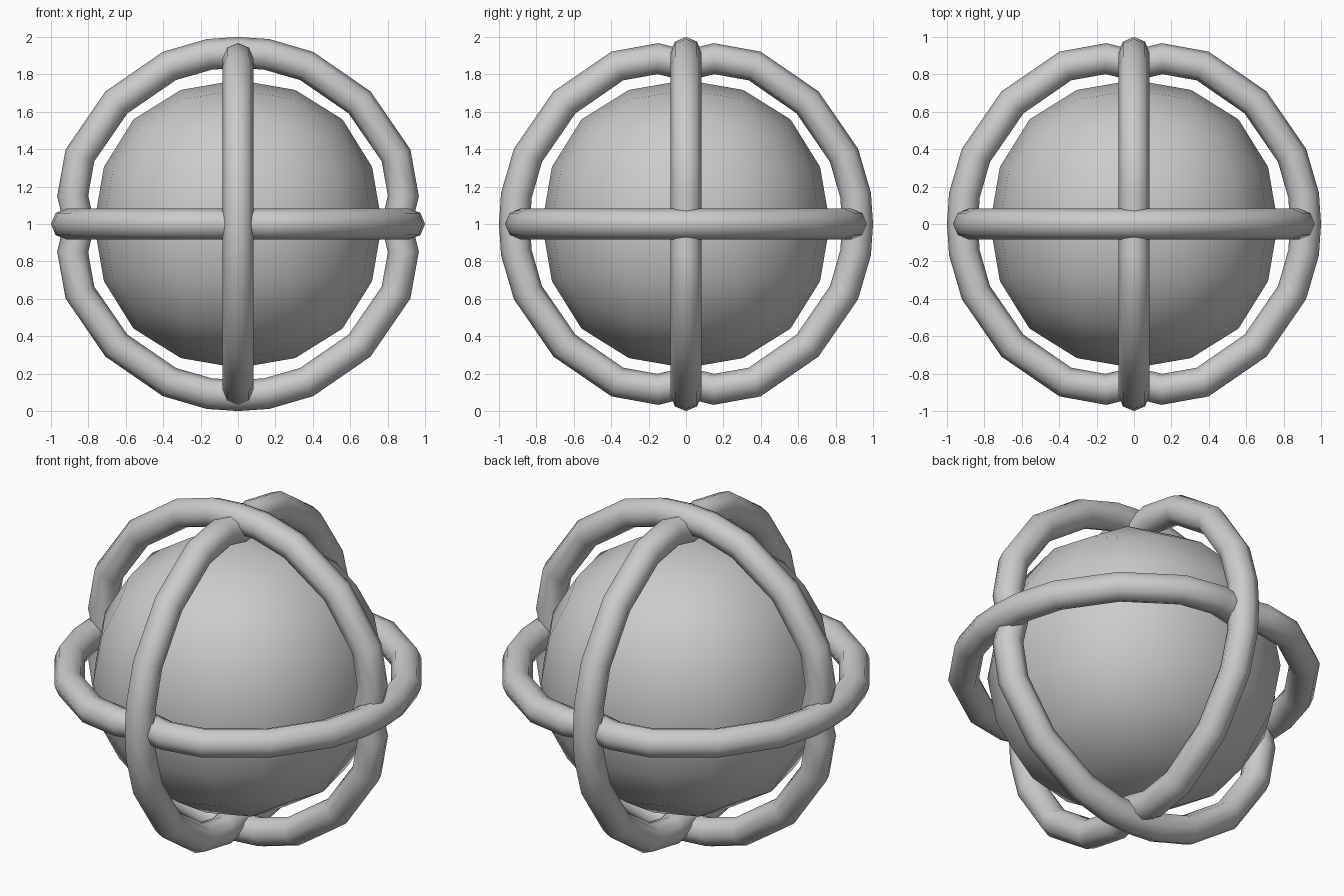
import bpy, bmesh, math
from mathutils import Vector

if "Cube" in bpy.data.objects:
    bpy.data.objects.remove(bpy.data.objects["Cube"])

grey = bpy.data.materials.new("light_grey")
grey.diffuse_color = (0.6, 0.6, 0.6, 1)
grey.use_nodes = True
grey.node_tree.nodes["Principled BSDF"].inputs["Base Color"].default_value = grey.diffuse_color
CENTRE = Vector((0, 0, 1))
TUBE, SIDES = 0.083, 8


def finish(name, bm):
    bmesh.ops.recalc_face_normals(bm, faces=bm.faces)
    for f in bm.faces:
        f.smooth = True
    me = bpy.data.meshes.new(name)
    bm.to_mesh(me)
    bm.free()
    me.materials.append(grey)
    ob = bpy.data.objects.new(name, me)
    ob.location = CENTRE
    bpy.context.collection.objects.link(ob)
    return ob


# Core ball: a rounded cube
bm = bmesh.new()
bmesh.ops.create_cube(bm, size=1.834)
ball = finish("core_ball", bm)
sub = ball.modifiers.new("round", 'SUBSURF')
sub.levels = sub.render_levels = 2

# Quarter of a ring's centreline: from the crossing where it passes over
# to the crossing where it dips under (over axis, under axis)
QUARTER = [(0.917, 0), (0.907, 0.153), (0.845, 0.367), (0.65, 0.65),
           (0.367, 0.845), (0.15, 0.884), (0, 0.848)]


def ring_path():
    half = QUARTER + [(-a, b) for a, b in reversed(QUARTER[:-1])]
    return half + [(a, -b) for a, b in reversed(half[1:-1])]


def ring(name, over, under):
    over, under = Vector(over), Vector(under)
    axis = over.cross(under)
    path = [over * a + under * b for a, b in ring_path()]
    n = len(path)
    bm = bmesh.new()
    loops = []
    for i, p in enumerate(path):
        t = ((path[(i + 1) % n] - p).normalized() + (p - path[i - 1]).normalized()).normalized()
        out = t.cross(axis)
        angles = [2 * math.pi * k / SIDES for k in range(SIDES)]
        loops.append([bm.verts.new(p + (out * math.cos(a) + axis * math.sin(a)) * TUBE)
                      for a in angles])
    for i in range(n):
        l0, l1 = loops[i], loops[(i + 1) % n]
        for k in range(SIDES):
            j = (k + 1) % SIDES
            bm.faces.new((l0[k], l0[j], l1[j], l1[k]))
    finish(name, bm)


# Three interwoven rings, each over one neighbour and under the other
X, Y, Z = (1, 0, 0), (0, 1, 0), (0, 0, 1)
ring("front_ring", Z, X)
ring("side_ring", Y, Z)
ring("level_ring", X, Y)
